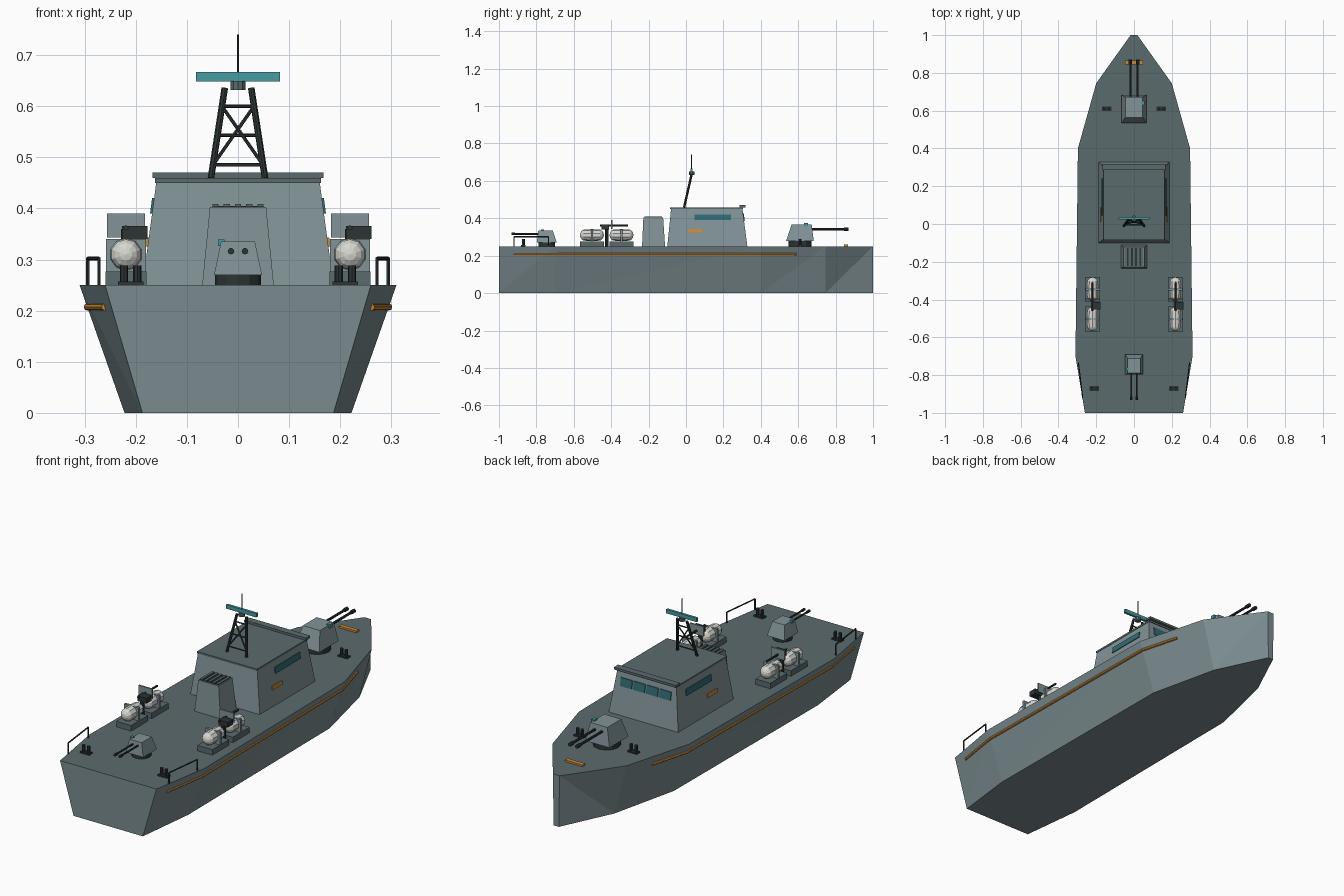
import bpy, bmesh
from mathutils import Vector, Matrix

cube = bpy.data.objects.get("Cube")
if cube:
    bpy.data.objects.remove(cube, do_unlink=True)


def material(name, r, g, b):
    m = bpy.data.materials.new(name)
    m.use_nodes = True
    m.diffuse_color = (r, g, b, 1)
    m.node_tree.nodes["Principled BSDF"].inputs["Base Color"].default_value = (r, g, b, 1)
    return m


HULL = material("hull grey", .195, .26, .275)
HOUSE = material("house grey", .225, .295, .315)
DECK = material("deck grey", .105, .147, .155)
DARK = material("gunmetal", .026, .034, .036)
TEAL = material("radar teal", .065, .33, .35)
GLASS = material("window glass", .03, .15, .175)
ORANGE = material("orange", .6, .26, .04)
WHITE = material("off white", .68, .68, .64)


def finish(name, bm, *mats):
    bmesh.ops.recalc_face_normals(bm, faces=bm.faces)
    mesh = bpy.data.meshes.new(name)
    bm.to_mesh(mesh)
    bm.free()
    ob = bpy.data.objects.new(name, mesh)
    for m in mats:
        mesh.materials.append(m)
    bpy.context.collection.objects.link(ob)
    return ob


def taper(name, mat, low, z0, z1, high=None):
    """Box whose lower and upper rectangles (x0, x1, y0, y1) may differ."""
    bm = bmesh.new()
    rings = []
    for (x0, x1, y0, y1), z in ((low, z0), (high or low, z1)):
        rings.append([bm.verts.new((x, y, z)) for x, y in ((x0, y0), (x1, y0), (x1, y1), (x0, y1))])
    a, b = rings
    bm.faces.new(a)
    bm.faces.new(b)
    for i in range(4):
        j = (i + 1) % 4
        bm.faces.new((a[i], a[j], b[j], b[i]))
    return finish(name, bm, mat)


def rods(name, mat, pairs, r, sides=6):
    """Straight round bars between pairs of points."""
    bm = bmesh.new()
    for p, q in pairs:
        p, q = Vector(p), Vector(q)
        d = q - p
        mat4 = Matrix.Translation((p + q) / 2) @ d.to_track_quat('Z', 'Y').to_matrix().to_4x4()
        bmesh.ops.create_cone(bm, cap_ends=True, segments=sides, radius1=r, radius2=r,
                              depth=d.length, matrix=mat4)
    return finish(name, bm, mat)


def path(points):
    return list(zip(points, points[1:]))


# Hull: stations of (y, deck half width, keel half width)
H = .25
stations = [(-1, .26, .187), (-.7, .31, .222), (.4, .297, .215), (.745, .2, .135), (1, .018, .014)]


def side_x(y, z):
    for (y0, t0, b0), (y1, t1, b1) in path(stations):
        if y0 <= y <= y1:
            f = (y - y0) / (y1 - y0)
            low = b0 + (b1 - b0) * f
            return low + (t0 + (t1 - t0) * f - low) * z / H


bm = bmesh.new()
rows = [[bm.verts.new(p) for p in ((-b, y, 0), (b, y, 0), (t, y, H), (-t, y, H))]
        for y, t, b in stations]
bm.faces.new(rows[0])
bm.faces.new(rows[-1])
for a, b in path(rows):
    bm.faces.new((a[0], b[0], b[1], a[1]))
    bm.faces.new((a[3], a[2], b[2], b[3])).material_index = 1
    for lo, hi in ((0, 3), (1, 2)):
        bm.faces.new((a[lo], b[lo], b[hi]))
        bm.faces.new((a[lo], b[hi], a[hi]))
finish("hull", bm, HULL, DECK)

# Rubbing strips, stern rails and bitts on both sides
for s, side in ((-1, "right"), (1, "left")):
    pts = [(s * side_x(y, .207), y, .207) for y in (-.92, -.7, .4, .59)]
    rods("rubbing_strip_" + side, ORANGE, path(pts), .007, 8)
    rail = [(s * x, y, z) for x, y, z in
            ((.272, -.92, H), (.272, -.92, .302), (.294, -.735, .302), (.294, -.735, H))]
    rods("stern_rail_" + side, DARK, path(rail), .0035)
    for end, x, y in (("bow", .145, .61), ("stern", .21, -.87)):
        c = s * x
        taper(f"bitt_plate_{end}_{side}", DARK, (c - .025, c + .025, y - .013, y + .013), H, .257)
        rods(f"bitts_{end}_{side}", DARK,
             [((c + d, y, H), (c + d, y, .288)) for d in (-.013, .013)], .008, 8)
taper("bow_chock", ORANGE, (-.047, .047, .845, .865), H, .259)

# Cabin with roof, visor, windows and side markers
W0, W1, F0, F1, TOP = .187, .16, .328, .302, .45
taper("cabin", HOUSE, (-W0, W0, -.1, F0), H, TOP, (-W1, W1, -.08, F1))
taper("cabin_roof", DECK, (-.162, .162, -.085, .305), TOP, .459)
taper("roof_visor", DECK, (-.167, .167, .285, .318), .459, .47)


def slope(a, b, z):
    return a + (b - a) * (z - H) / (TOP - H)


def wall_plate(name, mat, s, y0, y1, z0, z1):
    rects = []
    for z in (z0, z1):
        x = slope(W0, W1, z)
        rects.append((*sorted((s * (x - .005), s * (x + .004))), y0, y1))
    taper(name, mat, rects[0], z0, z1, rects[1])


for s, side in ((-1, "right"), (1, "left")):
    wall_plate("side_window_" + side, GLASS, s, .045, .24, .39, .42)
    wall_plate("side_marker_" + side, ORANGE, s, .01, .088, .325, .343)
for i in range(4):
    x = (i - 1.5) * .07
    rects = [(x - .031, x + .031, slope(F0, F1, z) - .005, slope(F0, F1, z) + .004) for z in (.385, .425)]
    taper(f"front_window_{i + 1}", GLASS, rects[0], .385, .425, rects[1])

# Exhaust housing with grille bars
taper("funnel", HOUSE, (-.07, .07, -.235, -.112), H, .403, (-.055, .055, -.228, -.122))
taper("funnel_grille", DARK, (-.05, .05, -.223, -.127), .403, .405)
for i in range(5):
    x = (i - 2) * .022
    taper(f"grille_bar_{i + 1}", DECK, (x - .006, x + .006, -.223, -.127), .403, .409)

# Lattice mast leaning forward, with radar bar and aerial


def mast_point(s, z):
    f = (z - .459) / .176
    return (s * (.053 - .027 * f), -.01 + .04 * f, z)


rods("mast_legs", DARK, [(mast_point(s, .459), mast_point(s, .635)) for s in (-1, 1)], .0065, 8)
rods("mast_braces", DARK,
     [(mast_point(-1, z), mast_point(1, z)) for z in (.485, .543, .6)]
     + [(mast_point(s, .485), mast_point(-s, .6)) for s in (-1, 1)], .0035)
rods("radar_mount", DECK, [((0, .03, .632), (0, .03, .649))], .015, 10)
taper("radar_bar", TEAL, (-.082, .082, .024, .036), .648, .667)
rods("aerial", DARK, [((0, .03, .667), (0, .03, .74))], .002)


# Twin gun turrets, built facing +y and then placed
def turret(label, y, scale, flip):
    parts = [
        rods("turret_ring", DARK, [((0, 0, 0), (0, 0, .032))], .062, 12),
        taper("turret_house", HOUSE, (-.065, .065, -.075, .073), .028, .118,
              (-.046, .046, -.045, .062)),
        rods("gun_barrels", DARK, [((x, .05, .092), (x, .25, .092)) for x in (-.019, .019)], .006, 8),
        rods("gun_muzzles", DARK, [((x, .235, .092), (x, .26, .092)) for x in (-.019, .019)], .009, 8),
        taper("gun_sight", TEAL, (.037, .055, .02, .042), .106, .124),
    ]
    turn = -scale if flip else scale
    place = Matrix.Translation((0, y, H)) @ Matrix.Diagonal((turn, turn, scale, 1))
    for ob in parts:
        ob.name = f"{label}_{ob.name}"
        ob.data.transform(place)


turret("bow", .61, 1, False)
turret("stern", -.745, .72, True)

# Canister racks with a shielded deck gun between them
for c, side in ((-.219, "right"), (.219, "left")):
    for y, end in ((-.345, "fore"), (-.503, "aft")):
        tag = f"{end}_{side}"
        taper("rack_base_" + tag, DECK, (c - .04, c + .04, y - .065, y + .065), H, .277)
        taper("rack_cradle_" + tag, HOUSE, (c - .039, c + .039, y - .006, y + .006), .277, .34)
        bm = bmesh.new()
        bmesh.ops.create_uvsphere(bm, u_segments=10, v_segments=8, radius=.032)
        for v in bm.verts:
            if abs(v.co.z) > .001:
                v.co.z += .032 if v.co.z > 0 else -.032
        bm.transform(Matrix.Translation((c, y, .31)) @ Matrix.Rotation(1.5708, 4, 'X'))
        finish("canister_" + tag, bm, WHITE)
    rods("gun_post_" + side, DARK, [((c, -.424, H), (c, -.424, .36))], .01, 8)
    taper("gun_shield_" + side, HOUSE, (c - .037, c + .037, -.401, -.394), .343, .39)
    taper("ammo_box_" + side, DARK, (c - .008, c + .042, -.452, -.412), .34, .366)
    rods("deck_gun_" + side, DARK, [((c, -.46, .362), (c, -.31, .362))], .005, 8)
